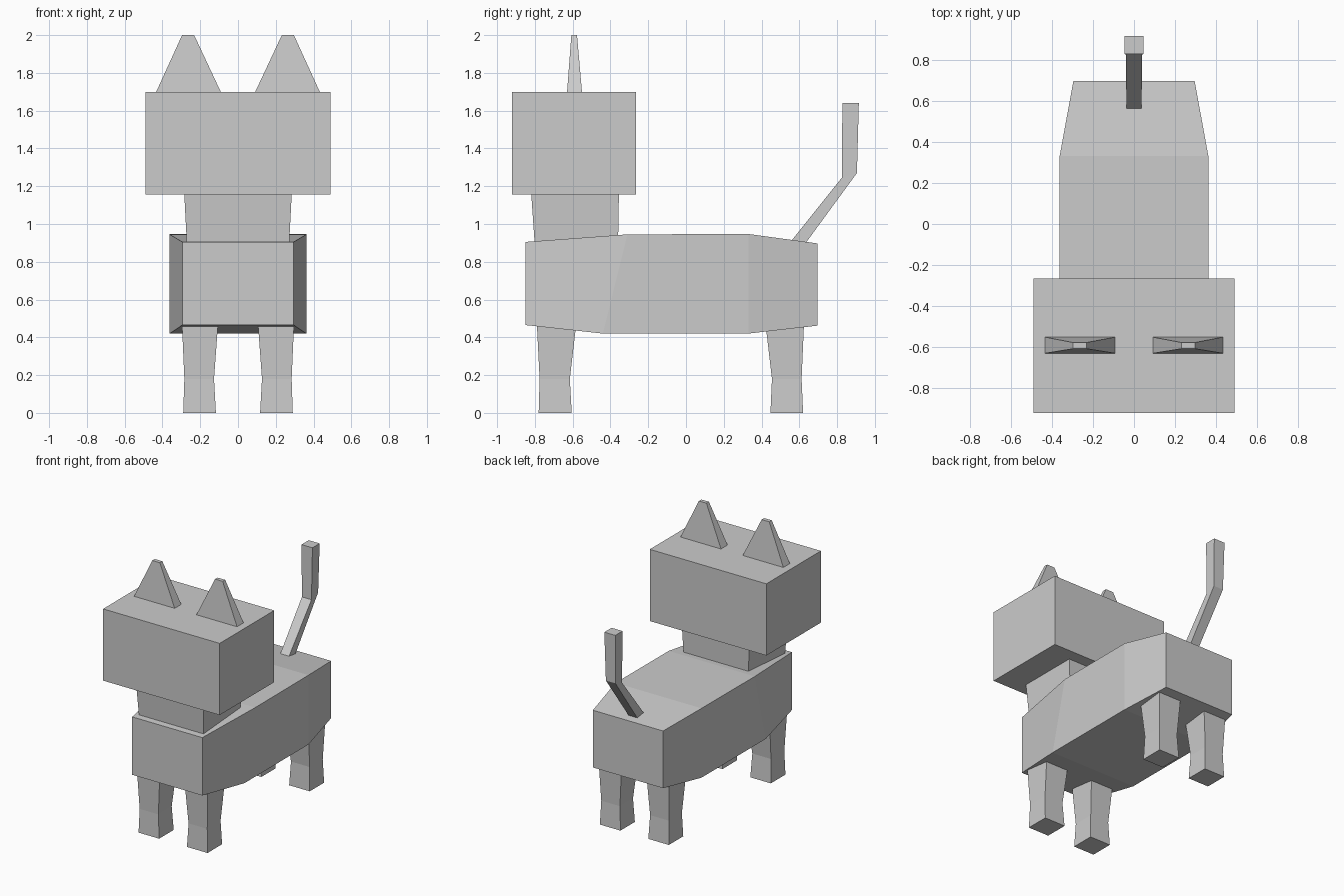
import bpy
import bmesh

if "Cube" in bpy.data.objects:
    bpy.data.objects.remove(bpy.data.objects["Cube"])

fur = bpy.data.materials.new("plain_grey")
fur.diffuse_color = (0.6, 0.6, 0.6, 1)
fur.use_nodes = True
fur.node_tree.nodes["Principled BSDF"].inputs["Base Color"].default_value = fur.diffuse_color


def loft(name, rings):
    """Skin a chain of equal-length point rings and cap both ends."""
    bm = bmesh.new()
    loops = [[bm.verts.new(p) for p in ring] for ring in rings]
    n = len(loops[0])
    for a, b in zip(loops, loops[1:]):
        for i in range(n):
            j = (i + 1) % n
            bm.faces.new((a[i], a[j], b[j], b[i]))
    bm.faces.new(loops[0][::-1])
    bm.faces.new(loops[-1])
    bmesh.ops.recalc_face_normals(bm, faces=bm.faces)
    mesh = bpy.data.meshes.new(name)
    bm.to_mesh(mesh)
    bm.free()
    mesh.materials.append(fur)
    obj = bpy.data.objects.new(name, mesh)
    bpy.context.collection.objects.link(obj)
    return obj


def level(x0, x1, y0, y1, z):
    """Horizontal rectangle."""
    return [(x0, y0, z), (x1, y0, z), (x1, y1, z), (x0, y1, z)]


def slice_y(w, z0, z1, y_low, y_high):
    """Body cross-section, which may lean along y."""
    return [(-w, y_low, z0), (w, y_low, z0), (w, y_high, z1), (-w, y_high, z1)]


def mirror_x(obj):
    mod = obj.modifiers.new("mirror", 'MIRROR')
    mod.use_axis[0] = True
    mod.use_mirror_merge = False


# Torso, tapered at chest and rump
loft("torso", [slice_y(0.295, 0.465, 0.905, -0.85, -0.85),
               slice_y(0.362, 0.42, 0.945, -0.44, -0.31),
               slice_y(0.362, 0.42, 0.947, 0.33, 0.33),
               slice_y(0.295, 0.462, 0.897, 0.697, 0.697)])

# Neck and head
loft("neck", [level(-0.27, 0.27, -0.80, -0.36, 0.88),
              level(-0.285, 0.285, -0.82, -0.355, 1.17)])
loft("head", [level(-0.49, 0.49, -0.92, -0.265, 1.155),
              level(-0.49, 0.49, -0.92, -0.265, 1.70)])

# Ears
mirror_x(loft("ears", [level(0.082, 0.442, -0.631, -0.549, 1.68),
                       level(0.232, 0.296, -0.607, -0.577, 2.0)]))

# Legs, slightly pinched above the paws
for name, top, mid, low in (
        ("front_legs", (-0.79, -0.58), (-0.775, -0.615), (-0.78, -0.605)),
        ("back_legs", (0.42, 0.625), (0.455, 0.612), (0.447, 0.62))):
    mirror_x(loft(name, [level(0.117, 0.29, *low, 0),
                         level(0.127, 0.284, *mid, 0.18),
                         level(0.105, 0.297, *top, 0.48)]))

# Bent tail
loft("tail", [[(-0.036, 0.525, 0.87), (0.036, 0.525, 0.87),
               (0.036, 0.605, 0.86), (-0.036, 0.605, 0.86)],
              [(-0.04, 0.825, 1.245), (0.04, 0.825, 1.245),
               (0.04, 0.905, 1.27), (-0.04, 0.905, 1.27)],
              level(-0.046, 0.046, 0.828, 0.915, 1.64)])
